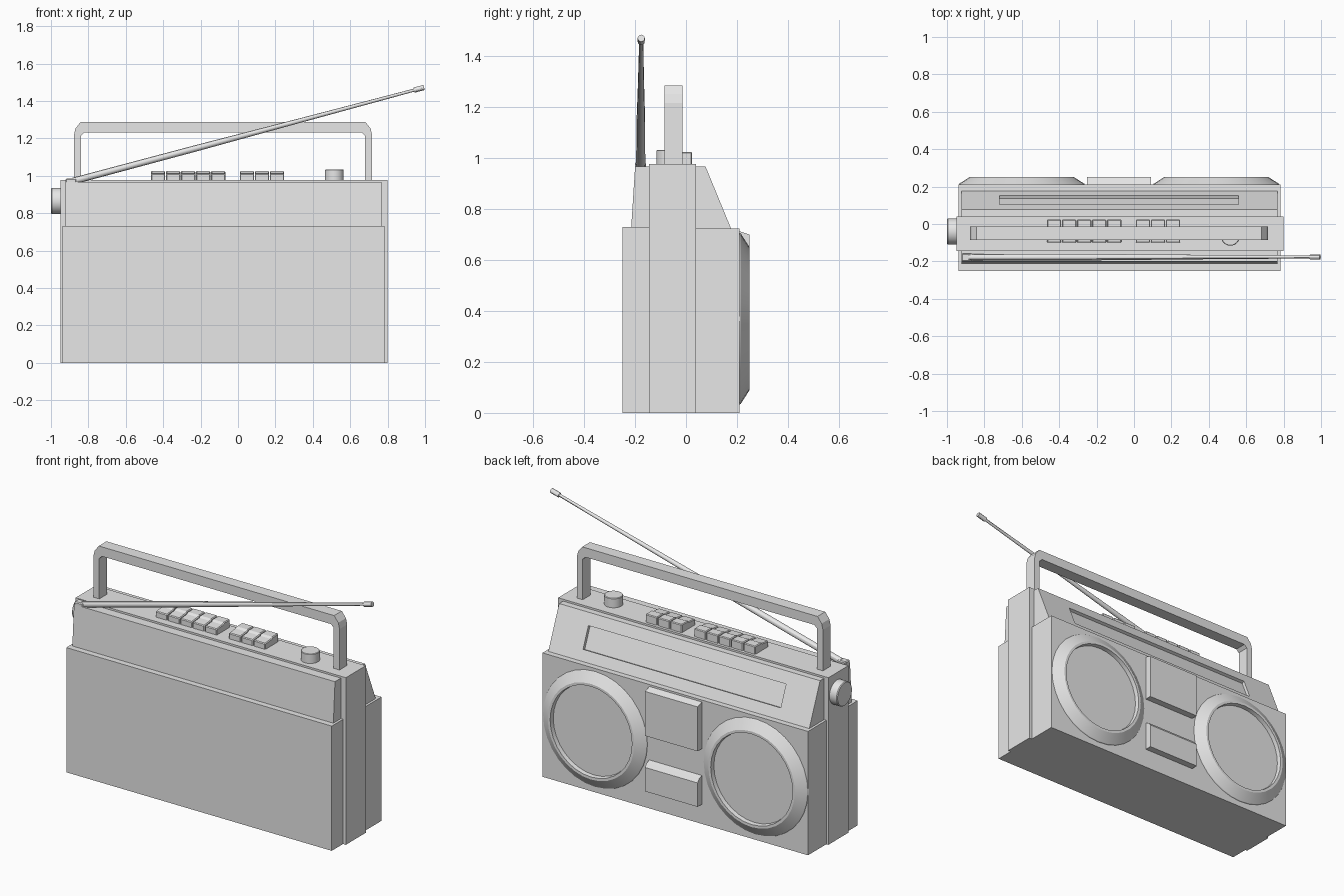
import bpy, bmesh, math
from mathutils import Vector

cube = bpy.data.objects.get("Cube")
if cube:
    bpy.data.objects.remove(cube, do_unlink=True)

grey = bpy.data.materials.new("light grey plastic")
grey.use_nodes = True
grey.diffuse_color = (0.8, 0.8, 0.8, 1)
grey.node_tree.nodes["Principled BSDF"].inputs["Base Color"].default_value = (0.8, 0.8, 0.8, 1)


def finish(name, bm, bevel=0, smooth=False):
    """Turn a bmesh into a named object."""
    bmesh.ops.recalc_face_normals(bm, faces=bm.faces)
    mesh = bpy.data.meshes.new(name)
    bm.to_mesh(mesh)
    bm.free()
    mesh.materials.append(grey)
    ob = bpy.data.objects.new(name, mesh)
    bpy.context.collection.objects.link(ob)
    if bevel:
        mod = ob.modifiers.new("bevel", 'BEVEL')
        mod.width, mod.segments = bevel, 1
    if smooth:
        bpy.ops.object.select_all(action='DESELECT')
        ob.select_set(True)
        bpy.context.view_layer.objects.active = ob
        bpy.ops.object.shade_smooth_by_angle(angle=math.radians(30))
    return ob


def extrude_x(name, profile, x0, x1, bevel=0):
    """Extrude a (y, z) profile along x."""
    bm = bmesh.new()
    face = bm.faces.new([bm.verts.new((x0, y, z)) for y, z in profile])
    new = bmesh.ops.extrude_face_region(bm, geom=[face])["geom"]
    bmesh.ops.translate(bm, vec=(x1 - x0, 0, 0),
                        verts=[v for v in new if isinstance(v, bmesh.types.BMVert)])
    return finish(name, bm, bevel)


def box(name, x0, x1, y0, y1, z0, z1, bevel=0):
    return extrude_x(name, [(y0, z0), (y1, z0), (y1, z1), (y0, z1)], x0, x1, bevel)


def lathe(name, profile, start, axis, sides=32):
    """Turn a (radius, distance) profile around an axis, with closed ends."""
    bm = bmesh.new()
    rot = Vector(axis).to_track_quat('Z', 'Y')
    rings = []
    for r, d in profile:
        angles = [2 * math.pi * i / sides for i in range(sides)]
        rings.append([bm.verts.new(Vector(start) + rot @ Vector((r * math.cos(a), r * math.sin(a), d)))
                      for a in angles])
    for a, b in zip(rings, rings[1:]):
        for i in range(sides):
            j = (i + 1) % sides
            bm.faces.new((a[i], a[j], b[j], b[i]))
    bm.faces.new(rings[0])
    bm.faces.new(rings[-1])
    return finish(name, bm, smooth=True)


# Case: middle band, lower shells and sloped upper shells
box("middle_band", -0.95, 0.80, -0.145, 0.04, 0, 0.978)
box("plain_shell", -0.937, 0.782, -0.25, -0.14, 0, 0.73)
box("speaker_shell", -0.937, 0.782, 0.035, 0.21, 0, 0.725)
extrude_x("plain_upper_shell", [(-0.14, 0.7), (-0.217, 0.7), (-0.2, 0.967), (-0.14, 0.967)], -0.922, 0.768)
dial_panel = extrude_x("dial_panel", [(0.035, 0.7), (0.187, 0.7), (0.077, 0.967), (0.035, 0.967)], -0.922, 0.768)

# Recessed tuning dial, cut along the slope
slope = Vector((0, -0.11, 0.267)).normalized()
out = Vector((0, slope.z, -slope.y))
foot = Vector((0, 0.187, 0.7))


def on_slope(along, depth):
    p = foot + slope * along + out * depth
    return p.y, p.z


dial_cutter = extrude_x("dial_cutter", [on_slope(a, d) for a, d in
                        ((0.09, -0.018), (0.22, -0.018), (0.22, 0.05), (0.09, 0.05))], -0.72, 0.56)
dial_cutter.hide_render = True
dial_cutter.hide_viewport = True
cut = dial_panel.modifiers.new("dial", 'BOOLEAN')
cut.operation, cut.object, cut.solver = 'DIFFERENCE', dial_cutter, 'EXACT'

# Speakers: conical rims with sunken discs
for side, x in (("left", 0.44), ("right", -0.60)):
    lathe(side + "_speaker", [(0.34, 0), (0.335, 0.01), (0.28, 0.045), (0.265, 0.045), (0.262, 0.02)],
          (x, 0.205, 0.37), (0, 1, 0))

# Cassette door and lower plate between the speakers
extrude_x("cassette_door", [(0.2, 0.44), (0.25, 0.44), (0.25, 0.70), (0.2, 0.717)], -0.25, 0.09)
extrude_x("lower_plate", [(0.2, 0.115), (0.25, 0.115), (0.25, 0.255), (0.235, 0.275), (0.2, 0.287)], -0.25, 0.09)

# Carry handle: outline with cut corners, extruded in depth
left, right, top, c, t = -0.877, 0.717, 1.287, 0.035, 0.038
outer = [(left, 0.97), (left, top - 2 * c), (left + 0.008, top - c), (left + c, top),
         (right - c, top), (right - 0.008, top - c), (right, top - 2 * c), (right, 0.97)]
inner = [(right - t, 0.97), (right - t, 1.215), (right - t - 0.018, 1.232),
         (left + t + 0.018, 1.232), (left + t, 1.215), (left + t, 0.97)]
bm = bmesh.new()
face = bm.faces.new([bm.verts.new((x, -0.085, z)) for x, z in outer + inner])
new = bmesh.ops.extrude_face_region(bm, geom=[face])["geom"]
bmesh.ops.translate(bm, vec=(0, 0.071, 0), verts=[v for v in new if isinstance(v, bmesh.types.BMVert)])
finish("carry_handle", bm)

# Push buttons in two groups
key = [(-0.1, 0.97), (0.024, 0.97), (0.024, 1.025), (-0.035, 1.025), (-0.04, 1.018), (-0.1, 1.012)]
for group, first, count in (("tape", -0.465, 5), ("band", 0.01, 3)):
    for i in range(count):
        x = first + 0.0803 * i
        extrude_x(f"{group}_button_{i + 1}", key, x, x + 0.076, bevel=0.005)

# Knobs
lathe("volume_knob", [(0.05, 0), (0.05, 0.06), (0.047, 0.063)], (0.515, -0.066, 0.97), (0, 0, 1))
lathe("tuning_knob", [(0.07, 0), (0.07, 0.05), (0.066, 0.055)], (-0.945, -0.04, 0.865), (-1, 0, 0))

# Telescopic antenna with pivot and tip
base, tip = Vector((-0.88, -0.178, 0.972)), Vector((0.995, -0.176, 1.472))
length = (tip - base).length
lathe("antenna_rod", [(0.018, 0), (0.017, length * 0.35), (0.012, length * 0.65), (0.008, length - 0.05)],
      base, tip - base, 12)
lathe("antenna_tip", [(0.014, length - 0.055), (0.014, length)], base, tip - base, 12)
box("antenna_pivot", -0.922, -0.865, -0.2, -0.158, 0.95, 0.985, bevel=0.005)
